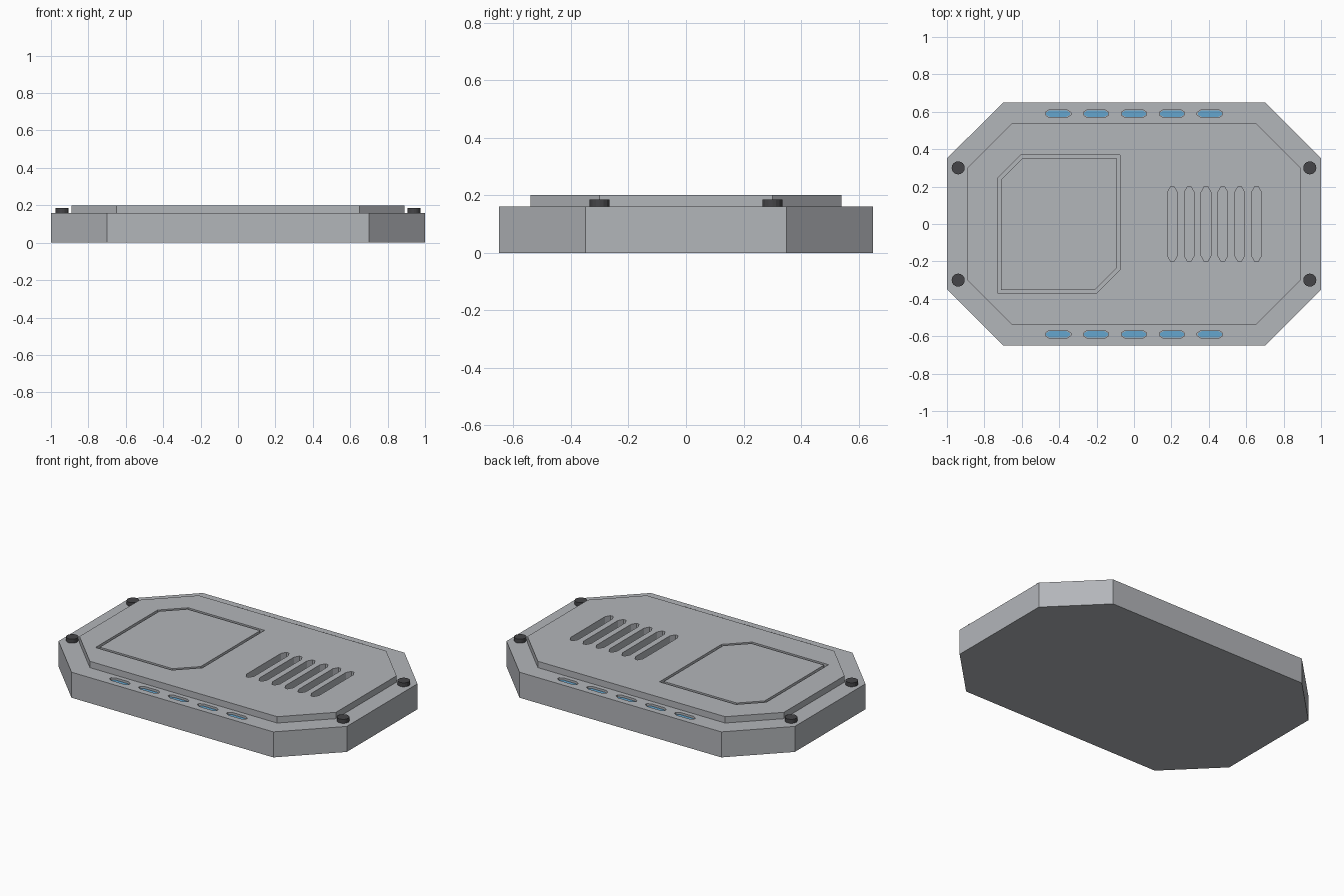
import bpy, bmesh, math

if "Cube" in bpy.data.objects:
    bpy.data.objects.remove(bpy.data.objects["Cube"])


def material(name, color):
    m = bpy.data.materials.new(name)
    m.diffuse_color = (*color, 1)
    m.use_nodes = True
    m.node_tree.nodes["Principled BSDF"].inputs["Base Color"].default_value = m.diffuse_color
    return m


GREY = material("casing grey", (0.45, 0.465, 0.49))
DARK = material("bolt dark", (0.06, 0.06, 0.065))
BLUE = material("light blue", (0.13, 0.38, 0.62))


def finish(name, bm, mat):
    bmesh.ops.recalc_face_normals(bm, faces=bm.faces)
    me = bpy.data.meshes.new(name)
    bm.to_mesh(me)
    bm.free()
    me.materials.append(mat)
    ob = bpy.data.objects.new(name, me)
    bpy.context.collection.objects.link(ob)
    return ob


def add_prism(bm, pts, z0, z1):
    face = bm.faces.new([bm.verts.new((x, y, z0)) for x, y in pts])
    top = bmesh.ops.extrude_face_region(bm, geom=[face], use_keep_orig=True)
    for v in top["geom"]:
        if isinstance(v, bmesh.types.BMVert):
            v.co.z = z1


def octagon(cx, cy, hx, hy, kx, ky):
    """Chamfered rectangle: half sizes hx, hy and corner cuts kx, ky."""
    half = [(hx, -hy + ky), (hx, hy - ky), (hx - kx, hy), (-hx + kx, hy)]
    return [(cx + s * x, cy + s * y) for s in (1, -1) for x, y in half]


def panel_outline(inset, cut):
    x0, x1, y = -0.73 + inset, -0.075 - inset, 0.37 - inset
    return [(x0, -y), (x1 - cut, -y), (x1, -y + cut),
            (x1, y), (x0 + cut, y), (x0, y - cut)]


# Casing: chamfered base with a raised deck in one closed shell
bm = bmesh.new()
lower = octagon(0, 0, 1.0, 0.65, 0.30, 0.30)
deck = octagon(0, 0, 0.89, 0.54, 0.24, 0.24)
rings = [[bm.verts.new((x, y, z)) for x, y in pts]
         for pts, z in ((lower, 0), (lower, 0.16), (deck, 0.16), (deck, 0.2))]
for a, b in zip(rings, rings[1:]):
    for i in range(8):
        j = (i + 1) % 8
        bm.faces.new((a[i], a[j], b[j], b[i]))
bm.faces.new(rings[0])
bm.faces.new(rings[-1])
casing = finish("casing", bm, GREY)

# Recess cutters: panel bed, vent slots and light pockets
LIGHTS = [(i * 0.203, y) for i in range(-2, 3) for y in (-0.59, 0.59)]
bm = bmesh.new()
add_prism(bm, panel_outline(0, 0.125), 0.18, 0.25)
for i in range(6):
    add_prism(bm, octagon(0.205 + i * 0.09, 0, 0.026, 0.2, 0.017, 0.03), 0.12, 0.25)
for x, y in LIGHTS:
    add_prism(bm, octagon(x, y, 0.068, 0.021, 0.022, 0.014), 0.14, 0.25)
cutter = finish("recess_cutter", bm, GREY)
cutter.hide_render = True

mod = casing.modifiers.new("recesses", "BOOLEAN")
mod.operation, mod.solver, mod.object = "DIFFERENCE", "EXACT", cutter
bpy.context.view_layer.objects.active = casing
bpy.ops.object.modifier_apply(modifier=mod.name)
bpy.data.objects.remove(cutter)

# Access panel, leaving a narrow groove around it
bm = bmesh.new()
add_prism(bm, panel_outline(0.018, 0.115), 0.178, 0.2)
finish("access_panel", bm, GREY)

# Light strips lying in the pockets
bm = bmesh.new()
for x, y in LIGHTS:
    add_prism(bm, octagon(x, y, 0.064, 0.018, 0.02, 0.012), 0.139, 0.148)
finish("light_strips", bm, BLUE)

# Corner bolts
for n, (sx, sy) in enumerate(((1, 1), (-1, 1), (-1, -1), (1, -1))):
    bm = bmesh.new()
    ring = [(sx * 0.94 + 0.035 * math.cos(k * math.pi / 8),
             sy * 0.30 + 0.035 * math.sin(k * math.pi / 8)) for k in range(16)]
    add_prism(bm, ring, 0.155, 0.185)
    finish(f"corner_bolt_{n + 1}", bm, DARK)
